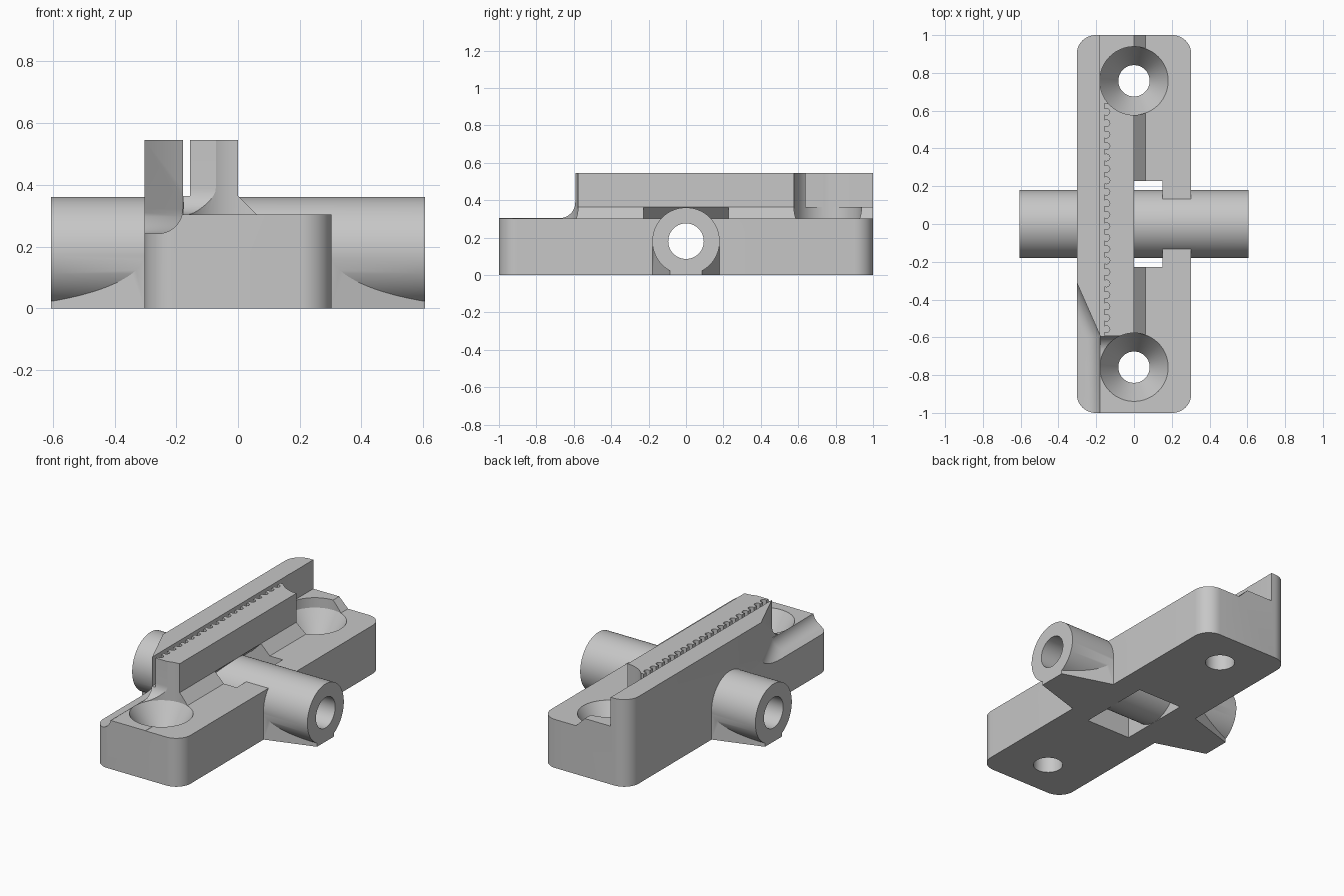
import bpy, bmesh, math
from mathutils import Vector, Matrix

old = bpy.data.objects.get("Cube")
if old:
    bpy.data.objects.remove(old, do_unlink=True)

FLOOR, STEP, TOP = 0.303, 0.364, 0.545   # main height levels
INNER = -0.179                           # inner face of the tall wall
HOLE_Y = 0.758                           # screw hole offset
END = 0.606                              # half length of the cross tube


def make(name, bm):
    bmesh.ops.recalc_face_normals(bm, faces=bm.faces)
    mesh = bpy.data.meshes.new(name)
    bm.to_mesh(mesh)
    bm.free()
    ob = bpy.data.objects.new(name, mesh)
    bpy.context.collection.objects.link(ob)
    return ob


def prism_bm(points, axis, lo, hi):
    """Extrude a 2D outline along an axis (the other two axes stay in order)."""
    bm = bmesh.new()

    def put(p):
        c = list(p)
        c.insert(axis, lo)
        return bm.verts.new(c)
    face = bm.faces.new([put(p) for p in points])
    ext = bmesh.ops.extrude_face_region(bm, geom=[face])
    move = Vector((0, 0, 0))
    move[axis] = hi - lo
    bmesh.ops.translate(bm, vec=move,
                        verts=[v for v in ext["geom"] if isinstance(v, bmesh.types.BMVert)])
    # The starting face is left inside the region by the extrusion only if kept
    return bm


def prism(name, points, axis, lo, hi):
    return make(name, prism_bm(points, axis, lo, hi))


def box(name, x0, x1, y0, y1, z0, z1):
    return prism(name, [(x0, y0), (x1, y0), (x1, y1), (x0, y1)], 2, z0, z1)


def arc(cx, cy, r, a0, a1, n=12):
    return [(cx + r * math.cos(math.radians(a0 + (a1 - a0) * i / n)),
             cy + r * math.sin(math.radians(a0 + (a1 - a0) * i / n))) for i in range(n + 1)]


def circle(cx, cy, r, n=64):
    return arc(cx, cy, r, 0, 360 - 360 / n, n - 1)


def boolean(ob, other, op="DIFFERENCE"):
    mod = ob.modifiers.new(op, "BOOLEAN")
    mod.object, mod.operation, mod.solver = other, op, "EXACT"
    graph = bpy.context.evaluated_depsgraph_get()
    mesh = bpy.data.meshes.new_from_object(ob.evaluated_get(graph))
    ob.modifiers.clear()
    ob.data = mesh
    bpy.data.objects.remove(other, do_unlink=True)


# Full-height block with rounded vertical corners
r, hx, hy = 0.1, 0.303, 1.0
outline = (arc(hx - r, hy - r, r, 0, 90) + arc(r - hx, hy - r, r, 90, 180)
           + arc(r - hx, r - hy, r, 180, 270) + arc(hx - r, r - hy, r, 270, 360))
body = prism("belt_clamp_body", outline, 2, 0, TOP)

# Low shelf on the left with a chamfer up to the step
boolean(body, prism("shelf_cut", [(0, 0.7), (0, STEP), (STEP - FLOOR, FLOOR),
                                  (0.5, FLOOR), (0.5, 0.7)], 1, -1.2, 1.2))

# Front end lowered, with a concave fillet against the toothed rail
f, low = 0.085, FLOOR + 0.001
front = [(-1.2, low)] + arc(-0.592 - f, low + f, f, -90, 0) + [(-0.592, 0.7), (-1.2, 0.7)]
boolean(body, prism("front_cut", front, 0, INNER, 0.5))

# Slanted belt exit in the wall, rounded along its floor
plan = [(INNER, -1.2), (INNER, -0.592), (-0.303, -0.31), (-0.45, 0.033), (-0.45, -1.2)]
bm = prism_bm(plan, 2, 0.242, 0.7)
edges = []
for e in bm.edges:
    mid = (e.verts[0].co + e.verts[1].co) / 2
    if all(v.co.z < 0.3 for v in e.verts) and mid.x > -0.4 and mid.y > -1.1:
        edges.append(e)
bmesh.ops.bevel(bm, geom=edges, offset=0.08, segments=10, profile=0.5, affect="EDGES")
boolean(body, make("belt_exit_cut", bm))
boolean(body, box("exit_lip_cut", -0.25, INNER + 0.002, -1.2, -0.6, low + 0.001, 0.7))

# Belt channel and the open area behind the rail
boolean(body, box("channel_cut", INNER, -0.155, -1.2, 1.2, STEP, 0.7))
boolean(body, box("rear_cut", INNER, 0.1, HOLE_Y, 1.2, STEP, 0.7))

# Rounded belt tooth grooves
bm = bmesh.new()
for i in range(21):
    bmesh.ops.create_cone(bm, cap_ends=True, segments=16, radius1=0.018, radius2=0.018,
                          depth=0.4, matrix=Matrix.Translation((-0.146, -0.557 + i * 0.0606,
                                                                STEP + 0.2)))
boolean(body, make("teeth_cut", bm))

# Countersunk screw holes
for side in (-1, 1):
    bm = bmesh.new()
    rings = []
    for rad, z in ((0.083, -0.1), (0.083, 0.15), (0.181, FLOOR - 0.001), (0.181, 0.7)):
        rings.append([bm.verts.new((x, y, z)) for x, y in circle(0, side * HOLE_Y, rad)])
    bm.faces.new(rings[0])
    bm.faces.new(rings[-1])
    for a, b in zip(rings, rings[1:]):
        for i in range(len(a)):
            j = (i + 1) % len(a)
            bm.faces.new((a[i], a[j], b[j], b[i]))
    boolean(body, make("screw_cut", bm))

# Central opening from below, with a sloped roof under the rail
roof = [(-0.15, -0.1), (0.15, -0.1), (0.15, 0.5), (0, 0.5), (0, STEP - 0.001),
        (FLOOR - STEP, FLOOR), (-0.15, FLOOR)]
roof[2:4] = [(0.15, STEP + 0.01), (0.001, STEP + 0.01)]
boolean(body, prism("opening_cut", roof, 1, -0.227, 0.227))

# Cross tube with tapered feet, left long and then trimmed flush
tube = prism("cross_tube", circle(0, 0.181, 0.18, 96), 0, -0.66, 0.66)
for s in (-1, 1):
    foot = [(s * 0.28, -0.179), (s * 0.303, -0.179), (s * 0.67, -0.065),
            (s * 0.67, 0.065), (s * 0.303, 0.179), (s * 0.28, 0.179)]
    boolean(tube, prism("tube_foot", foot, 2, 0, 0.17), "UNION")
for s in (-1, 1):
    boolean(tube, box("end_trim", *sorted((s * END, s * 0.9)), -0.5, 0.5, -0.5, 0.7))
boolean(body, tube, "UNION")
boolean(body, prism("bore_cut", circle(0, 0.181, 0.095), 0, -0.8, 0.8))

# Single grey plastic
grey = bpy.data.materials.new("grey_plastic")
grey.use_nodes = True
colour = (0.57, 0.57, 0.57, 1)
grey.diffuse_color = colour
grey.node_tree.nodes["Principled BSDF"].inputs["Base Color"].default_value = colour
body.data.materials.clear()
body.data.materials.append(grey)
for p in body.data.polygons:
    p.material_index = 0

bpy.ops.object.select_all(action="DESELECT")
body.select_set(True)
bpy.context.view_layer.objects.active = body
bpy.ops.object.shade_smooth_by_angle(angle=math.radians(25))
